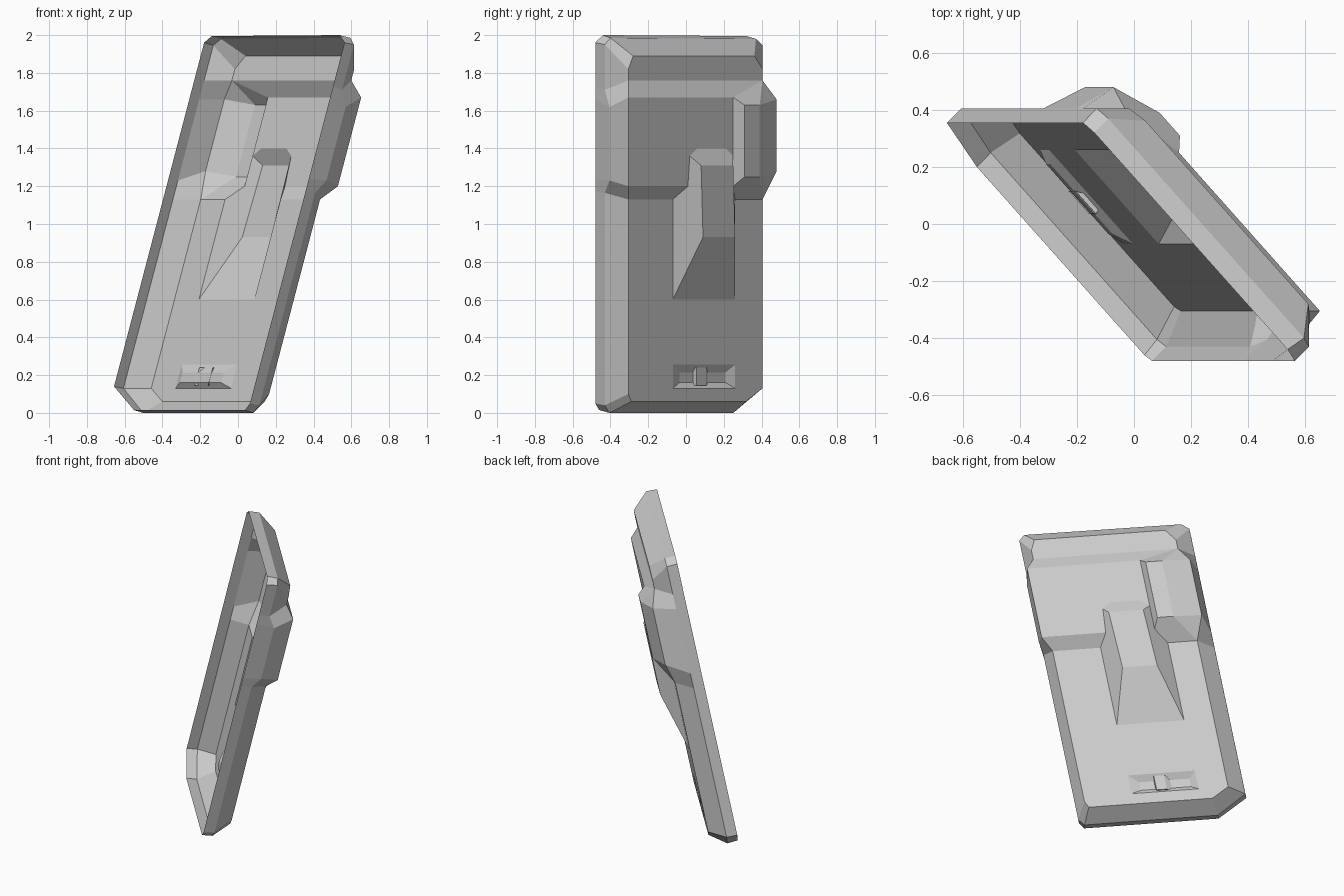
import bpy, bmesh

# The panel is a leaning pressed sheet: outlines are given in (y, z) as seen
# from the right, with a depth d measured from the leaning plane.
RIM, FOLD, FLAT, BULGE, RIDGE, LIP = -0.377, -0.28, -0.133, -0.057, 0.01, -0.08


def place(y, z, d):
    return (d + 0.262 * z - 0.89 * y, y, z)


def plate(y, z):
    """Depth of the pressed plate: flat, raised band, flat again."""
    if z <= 1.13 or z >= 1.76:
        return FLAT
    if z < 1.2:
        return FLAT + (BULGE - FLAT) * (z - 1.13) / 0.07
    if z <= 1.67:
        return BULGE
    return BULGE + (FLAT - BULGE) * (z - 1.67) / 0.09


def build(name, polys):
    bm = bmesh.new()
    for poly in polys:
        vs = []
        for p in poly:
            y, z = p[:2]
            vs.append(bm.verts.new(place(y, z, p[2] if len(p) > 2 else plate(y, z))))
        bm.faces.new(vs)
    bmesh.ops.remove_doubles(bm, verts=bm.verts, dist=0.0005)
    bmesh.ops.recalc_face_normals(bm, faces=bm.faces)
    if sum(f.normal.x * f.calc_area() for f in bm.faces) < 0:
        bmesh.ops.reverse_faces(bm, faces=bm.faces)
    me = bpy.data.meshes.new(name)
    bm.to_mesh(me)
    bm.free()
    ob = bpy.data.objects.new(name, me)
    bpy.context.collection.objects.link(ob)
    return ob


def band(a, b, closed=True):
    n = len(a)
    return [[a[i], a[(i + 1) % n], b[(i + 1) % n], b[i]]
            for i in range(n if closed else n - 1)]


def rect(y0, y1, z0, z1, *d):
    return [(y0, z0, *d), (y1, z0, *d), (y1, z1, *d), (y0, z1, *d)]


# Side walls: open rim, fold line and plate edge, counter-clockwise stations
rim = [(y, z, RIM) for y, z in [
    (-.46, .015), (-.48, .05), (-.48, 1.17), (-.48, 1.24), (-.48, 1.66), (-.48, 1.73),
    (-.48, 1.96), (-.44, 2.0), (.32, 1.995), (.355, 1.96), (.355, 1.77), (.355, 1.66),
    (.355, 1.28), (.355, 1.14), (.355, .14), (.20, .015)]]
fold = [(y, z, -.215 if -.41 < y < 0 and 1.2 < z < 1.65 else FOLD) for y, z in [
    (-.405, 0), (-.43, .04), (-.43, 1.165), (-.405, 1.23), (-.405, 1.62), (-.43, 1.71),
    (-.43, 1.95), (-.40, 1.985), (.37, 1.98), (.405, 1.945), (.405, 1.76), (.405, 1.66),
    (.405, 1.23), (.405, 1.13), (.405, .13), (.25, 0)]]
edge = [(-.29, .06), (-.305, .10), (-.305, 1.13), (-.305, 1.2), (-.305, 1.67),
        (-.305, 1.76), (-.305, 1.82), (-.28, 1.89), (.362, 1.89), (.405, 1.82),
        (.405, 1.76), (.48, 1.66, LIP), (.48, 1.28, LIP), (.405, 1.13), (.405, .13),
        (.318, .06)]
panel = band(rim, fold) + band(fold, edge)

# Plate, left open where the slot and ridges are pressed in
panel += [
    [(-.29, .06), (.318, .06), (.405, .13), (.26, .13), (-.07, .13), (-.305, .13), (-.305, .10)],
    rect(-.305, -.07, .13, .255), rect(.26, .405, .13, .255),
    [(-.305, .255), (-.07, .255), (.26, .255), (.405, .255),
     (.405, .6), (.26, .6), (-.07, .6), (-.305, .6)],
    rect(-.305, -.07, .6, 1.13), rect(.26, .405, .6, 1.13),
    [(-.305, 1.13), (-.07, 1.13), (.01, 1.2), (-.305, 1.2)],
    [(-.305, 1.2), (.01, 1.2), (.02, 1.36), (.06, 1.4), (.06, 1.67), (-.305, 1.67)],
    rect(.06, .21, 1.4, 1.67),
    [(.21, 1.4), (.25, 1.36), (.25, 1.67), (.21, 1.67)],
    [(-.305, 1.67), (.06, 1.67), (.21, 1.67), (.25, 1.67), (.405, 1.76), (-.305, 1.76)],
    [(-.305, 1.76), (.405, 1.76), (.405, 1.82), (.362, 1.89), (-.28, 1.89), (-.305, 1.82)],
]

# Side ridge beside the edge
low = [(.25, 1.2), (.31, 1.25, RIDGE), (.39, 1.25, RIDGE), (.48, 1.28, LIP)]
high = [(.25, 1.67), (.31, 1.63, RIDGE), (.39, 1.63, RIDGE), (.48, 1.66, LIP)]
panel += band(low, high, closed=False)
panel += [
    [(.26, 1.13), (.405, 1.13), low[2], low[1], low[0]],
    [(.405, 1.13), low[3], low[2]],
    [high[0], high[1], high[2], (.405, 1.76)],
    [high[2], high[3], (.405, 1.76)],
]

# Central wedge ridge
a, b = (.09, .93, RIDGE), (.26, .93, RIDGE)
c, d = (.25, 1.31, RIDGE), (.08, 1.31, RIDGE)
panel += [
    [(-.07, .6), (.26, .6), b, a],
    [a, b, c, d],
    [(-.07, .6), a, d, (.02, 1.36), (.01, 1.2), (-.07, 1.13)],
    [d, c, (.25, 1.36), (.21, 1.4), (.06, 1.4), (.02, 1.36)],
    [(.26, .6), b, c, (.25, 1.36), (.25, 1.2), (.26, 1.13)],
]

# Recessed slot near the bottom
floor = rect(-.035, .21, .16, .215, FLAT - .03)
panel += band(rect(-.07, .26, .13, .255), floor) + [floor]
build("pressed_panel", panel)

# Small latch bar across the slot
foot = rect(.035, .115, .145, .24, FLAT - .032)
top = rect(.055, .105, .145, .24, FLAT - .003)
build("slot_latch", band(foot, top) + [top])
